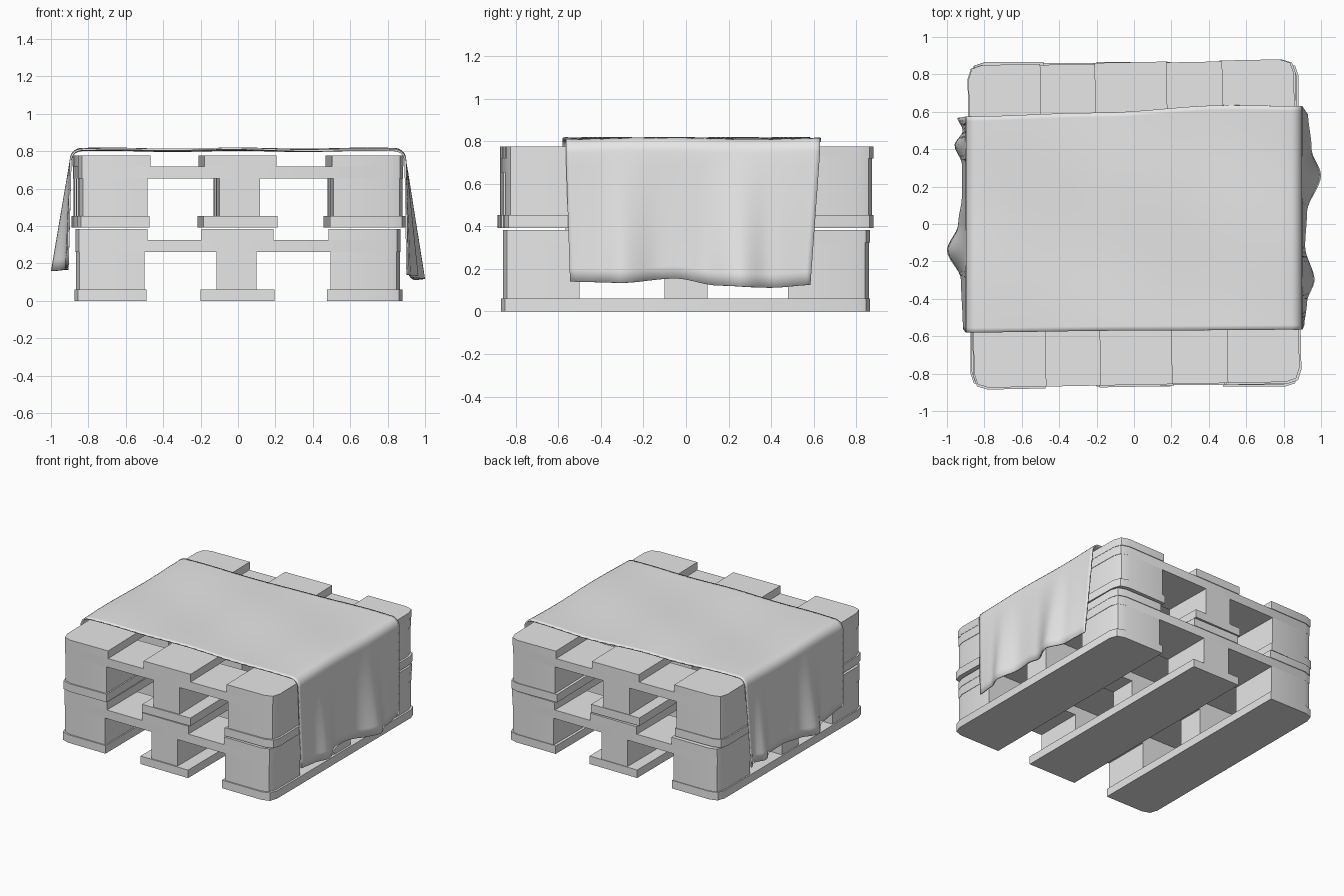
import bpy, math
from mathutils import Vector, Matrix

cube = bpy.data.objects.get("Cube")
if cube:
    bpy.data.objects.remove(cube, do_unlink=True)

grey = bpy.data.materials.new("light grey")
grey.use_nodes = True
grey.diffuse_color = (0.8, 0.8, 0.8, 1)
grey.node_tree.nodes["Principled BSDF"].inputs["Base Color"].default_value = (0.8, 0.8, 0.8, 1)


def add_mesh(name, verts, faces):
    mesh = bpy.data.meshes.new(name)
    mesh.from_pydata(verts, [], faces)
    mesh.materials.append(grey)
    obj = bpy.data.objects.new(name, mesh)
    bpy.context.collection.objects.link(obj)
    return obj


def slab(name, xs, ys, zs, turn, radius=0.075):
    """Upright slab, with the corners on the pallet's own corners rounded off."""
    corners = [Vector((xs[a], ys[b])) for a, b in ((0, 0), (1, 0), (1, 1), (0, 1))]
    outline = []
    for i, p in enumerate(corners):
        if min(abs(p.x), abs(p.y)) < 0.8:
            outline.append(p)
            continue
        back = (corners[i - 1] - p).normalized() * radius
        ahead = (corners[(i + 1) % 4] - p).normalized() * radius
        outline += [p + back, p + (back + ahead) * 0.25, p + ahead]
    n = len(outline)
    spin = Matrix.Rotation(math.radians(turn), 2)
    verts = [(*(spin @ p), z) for z in zs for p in outline]
    faces = [list(range(n))[::-1], list(range(n, 2 * n))]
    faces += [(i, (i + 1) % n, n + (i + 1) % n, n + i) for i in range(n)]
    return add_mesh(name, verts, faces)


SIDES = ("right", "middle", "left")
ENDS = ("front", "centre", "back")


def pallet(name, z, turn):
    z0, z1, z2, z3, z4 = (z + h for h in (0, 0.06, 0.26, 0.325, 0.383))
    base = ((-0.875, -0.49), (-0.2, 0.195), (0.475, 0.88))
    deck = ((-0.87, -0.485), (-0.195, 0.19), (0.485, 0.87))
    block_x = ((-0.865, -0.5), (-0.115, 0.1), (0.495, 0.865))
    block_y = ((-0.86, -0.5), (-0.1, 0.1), (0.48, 0.86))
    for i, side in enumerate(SIDES):
        slab(f"{name}_base_board_{side}", base[i], (-0.87, 0.865), (z0, z1), turn)
        slab(f"{name}_deck_board_{side}", deck[i], (-0.86, 0.865), (z3, z4), turn)
        for j, end in enumerate(ENDS):
            slab(f"{name}_block_{end}_{side}", block_x[i], block_y[j], (z1, z2), turn)
    for j, end in enumerate(ENDS):
        slab(f"{name}_cross_board_{end}", (-0.868, 0.868), block_y[j], (z2, z3), turn)


# Two stacked pallets, the upper one slightly turned
pallet("lower_pallet", 0, 0)
pallet("upper_pallet", 0.393, 1.1)


def ease(points, t):
    """Smooth interpolation through (position, value) pairs."""
    if t <= points[0][0]:
        return points[0][1]
    for (a, va), (b, vb) in zip(points, points[1:]):
        if t <= b:
            f = (t - a) / (b - a)
            return va + (vb - va) * (f * f * (3 - 2 * f))
    return points[-1][1]


# Draped cloth: hem position by depth on each hanging side
hem_x = {
    -1: ((-.56, .915), (-.3, .925), (-.14, 1.0), (0, .94), (.15, .92),
         (.32, .92), (.42, .96), (.5, .915), (.57, .945)),
    1: ((-.55, .91), (-.42, .925), (-.3, .965), (-.12, .915), (.06, .925),
        (.26, 1.0), (.4, .95), (.6, .93)),
}
hem_z = {
    -1: ((-.56, .19), (-.14, .16), (.2, .18), (.57, .165)),
    1: ((-.55, .14), (-.3, .135), (-.05, .155), (.15, .122), (.4, .112), (.6, .125)),
}
back_edge = ((-.9, .575), (-.2, .595), (.5, .635), (.9, .63))
front_edge = ((-.9, -.58), (0, -.57), (.9, -.565))

DROP, BEND, TOP, ROWS = 10, 5, 24, 48
half = [("drop", 1 - i / DROP) for i in range(DROP)]
half += [("bend", i / BEND * math.pi / 2) for i in range(BEND)]
columns = [(-1, *c) for c in half]
columns += [(1, "top", -0.84 + 1.68 * i / TOP) for i in range(TOP + 1)]
columns += [(1, *c) for c in reversed(half)]


def cloth_point(side, kind, f, v):
    drop = f if kind == "drop" else 0
    if kind == "top":
        x, z = f, 0.813
    elif kind == "bend":
        x, z = side * (0.84 + 0.06 * math.cos(f)), 0.75 + 0.063 * math.sin(f)
    else:
        x, z = side * 0.9, 0.75
    front, back = ease(front_edge, x), ease(back_edge, x)
    front += 0.02 * drop
    back -= (0.045 if side > 0 else 0.01) * drop
    y = front + (back - front) * v
    if kind == "drop":
        x += side * (ease(hem_x[side], y) - 0.9) * f
        z += (ease(hem_z[side], y) - 0.75) * f
    else:
        z += 0.004 * math.sin(7 * y + 3 * x) + 0.003 * math.cos(9 * x)
    return (x, y, z)


cols = len(columns)
verts = [cloth_point(*c, j / ROWS) for j in range(ROWS + 1) for c in columns]
faces = [(j * cols + i, j * cols + i + 1, (j + 1) * cols + i + 1, (j + 1) * cols + i)
         for j in range(ROWS) for i in range(cols - 1)]
cloth = add_mesh("draped_cloth", verts, faces)
thick = cloth.modifiers.new("thickness", "SOLIDIFY")
thick.thickness = 0.01
thick.offset = -1

# Soft shading on the cloth and rounded corners
for obj in bpy.context.collection.objects:
    is_part = obj.type == "MESH" and grey.name in obj.data.materials
    obj.select_set(is_part)
bpy.context.view_layer.objects.active = cloth
bpy.ops.object.shade_smooth_by_angle(angle=math.radians(50))
